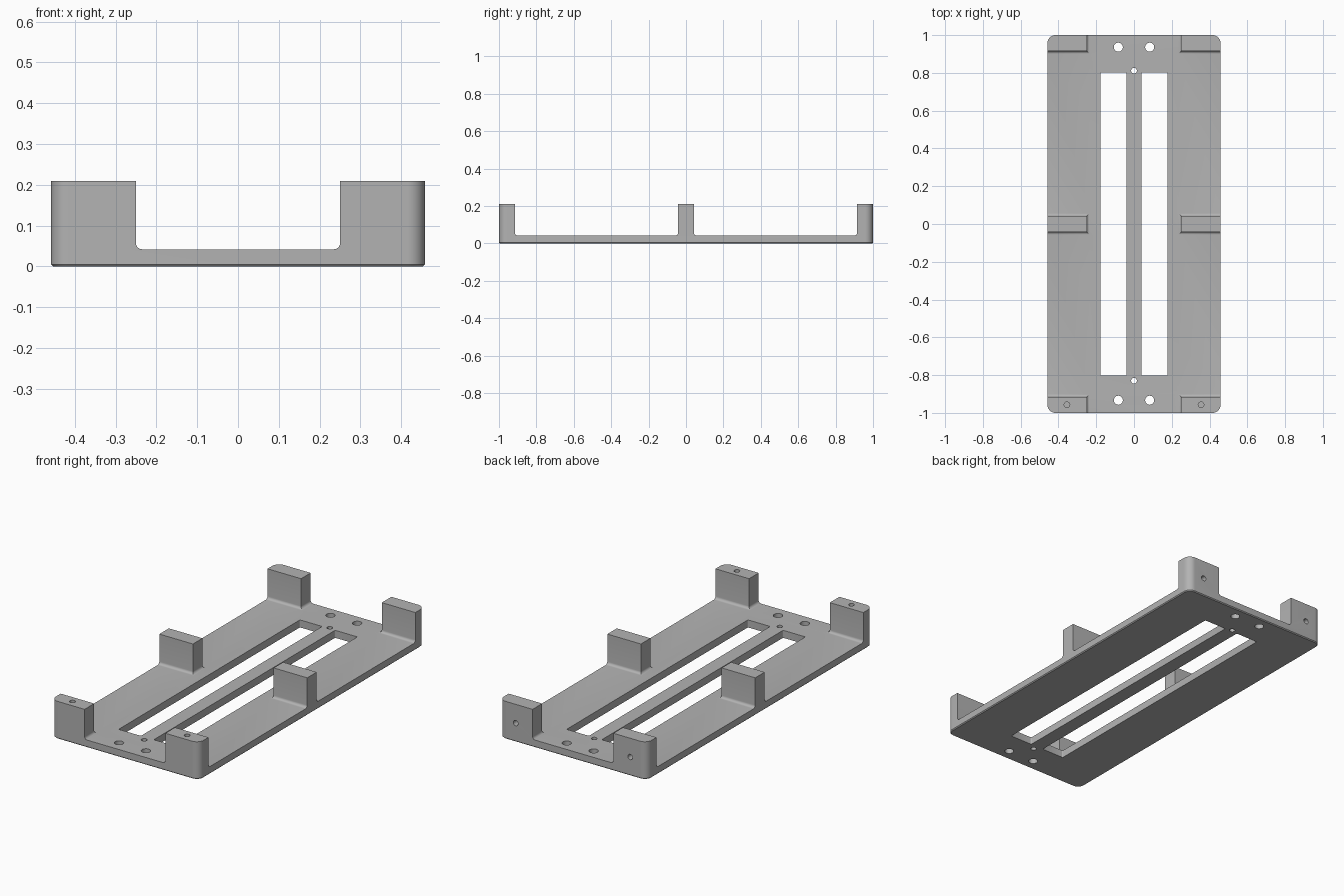
import bpy, bmesh
from mathutils import Matrix, Vector

cube = bpy.data.objects.get("Cube")
if cube:
    bpy.data.objects.remove(cube, do_unlink=True)

HALF_W, HALF_L = 0.458, 1.0
PLATE, HEIGHT = 0.042, 0.21
POST_X, POST_Y, MID_Y = 0.25, 0.915, 0.042
FILLET = 0.015

grey = bpy.data.materials.new("plain_grey")
grey.use_nodes = True
grey.diffuse_color = (0.45, 0.45, 0.45, 1)
grey.node_tree.nodes["Principled BSDF"].inputs["Base Color"].default_value = grey.diffuse_color


def finish(name, bm):
    mesh = bpy.data.meshes.new(name)
    bm.to_mesh(mesh)
    bm.free()
    mesh.materials.append(grey)
    obj = bpy.data.objects.new(name, mesh)
    bpy.context.collection.objects.link(obj)
    return obj


def box(lo, hi):
    bm = bmesh.new()
    lo, hi = Vector(lo), Vector(hi)
    bmesh.ops.create_cube(bm, size=1, matrix=Matrix.Translation((lo + hi) / 2) @ Matrix.Diagonal((*(hi - lo), 1)))
    return bm


def bevel(bm, rule, radius, segments):
    """Round the edges whose end points satisfy the rule."""
    edges = [e for e in bm.edges if rule(*(v.co for v in e.verts))]
    bmesh.ops.bevel(bm, geom=edges, offset=radius, segments=segments, profile=0.5, affect='EDGES')


def upright(a, b):
    return abs(a.z - b.z) > 0.01


def cut(obj, cutter):
    mod = obj.modifiers.new("cut", 'BOOLEAN')
    mod.operation, mod.solver, mod.object = 'DIFFERENCE', 'EXACT', cutter
    bpy.context.view_layer.objects.active = obj
    bpy.ops.object.modifier_apply(modifier=mod.name)
    bpy.data.objects.remove(cutter, do_unlink=True)


def drill(obj, centre, radius, depth, axis='Z'):
    bm = bmesh.new()
    bmesh.ops.create_cone(bm, cap_ends=True, segments=32, radius1=radius, radius2=radius, depth=depth)
    if axis == 'Y':
        bmesh.ops.rotate(bm, verts=bm.verts, matrix=Matrix.Rotation(1.5707963, 3, 'X'))
    bmesh.ops.translate(bm, verts=bm.verts, vec=centre)
    cut(obj, finish("hole_cutter", bm))


# Solid block with rounded corners and a small chamfer underneath
bm = box((-HALF_W, -HALF_L, 0), (HALF_W, HALF_L, HEIGHT))
bevel(bm, upright, 0.042, 10)
bevel(bm, lambda a, b: max(a.z, b.z) < 0.001, 0.005, 1)
tray = finish("mounting_tray", bm)

# Lengthwise channel between the posts, filleted at its floor
bm = box((-POST_X, -1.2, PLATE), (POST_X, 1.2, 0.4))
bevel(bm, lambda a, b: abs(a.y - b.y) > 1 and a.z < 0.1, FILLET, 6)
cut(tray, finish("channel_cutter", bm))

# Crosswise gaps between the end posts and the middle posts
for y0, y1 in ((MID_Y, POST_Y), (-POST_Y, -MID_Y)):
    bm = box((-0.7, y0, PLATE), (0.7, y1, 0.4))
    bevel(bm, lambda a, b: abs(a.x - b.x) > 1 and a.z < 0.1, FILLET, 6)
    cut(tray, finish("gap_cutter", bm))

# Two long slots, leaving a narrow rib between them
for x0, x1 in ((0.04, 0.178), (-0.178, -0.04)):
    bm = box((x0, -0.802, -0.1), (x1, 0.802, 0.1))
    bevel(bm, upright, 0.006, 4)
    cut(tray, finish("slot_cutter", bm))

# Through holes at both ends of the plate
for y in (-0.933, 0.936):
    for x in (-0.083, 0.083):
        drill(tray, (x, y, 0), 0.024, 0.4)
for y in (-0.83, 0.812):
    drill(tray, (0, y, 0), 0.015, 0.4)

# Blind screw holes: down into the front posts, and into the back of the rear posts
for x in (-0.355, 0.355):
    drill(tray, (x, -0.957, HEIGHT), 0.015, 0.2)
    drill(tray, (x, HALF_L, 0.105), 0.015, 0.12, 'Y')

bpy.ops.object.select_all(action='DESELECT')
tray.select_set(True)
bpy.context.view_layer.objects.active = tray
bpy.ops.object.shade_smooth_by_angle(angle=0.52)
